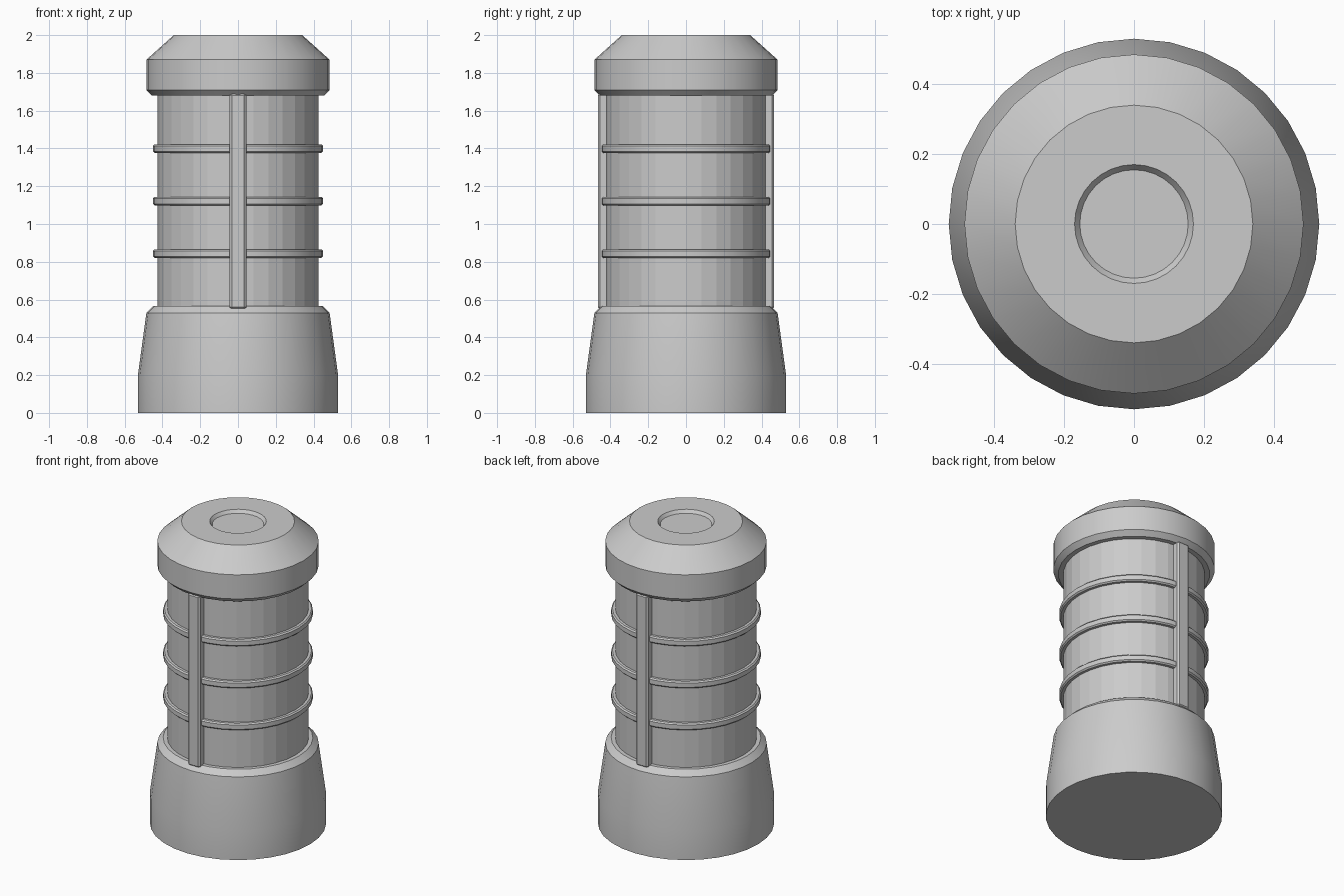
import bpy, bmesh, math

if "Cube" in bpy.data.objects:
    bpy.data.objects.remove(bpy.data.objects["Cube"])

SIDES = 32


def finish(bm, name, angle):
    bmesh.ops.recalc_face_normals(bm, faces=bm.faces)
    mesh = bpy.data.meshes.new(name)
    bm.to_mesh(mesh)
    bm.free()
    obj = bpy.data.objects.new(name, mesh)
    bpy.context.collection.objects.link(obj)
    bpy.ops.object.select_all(action='DESELECT')
    obj.select_set(True)
    bpy.context.view_layer.objects.active = obj
    if angle:
        bpy.ops.object.shade_smooth_by_angle(angle=math.radians(angle))
    return obj


def lathe(name, profile, closed=False, angle=30):
    """Revolve (radius, z) points about z; open profiles get flat end caps."""
    bm = bmesh.new()
    rings = [[bm.verts.new((r * math.cos(2 * math.pi * i / SIDES),
                            r * math.sin(2 * math.pi * i / SIDES), z))
              for i in range(SIDES)] for r, z in profile]
    pairs = list(zip(rings, rings[1:]))
    if closed:
        pairs.append((rings[-1], rings[0]))
    else:
        bm.faces.new(rings[0][::-1])
        bm.faces.new(rings[-1])
    for a, b in pairs:
        for i in range(SIDES):
            j = (i + 1) % SIDES
            bm.faces.new((a[i], a[j], b[j], b[i]))
    return finish(bm, name, angle)


def bar(name, y):
    """Vertical bar with chamfered edges."""
    bm = bmesh.new()
    bmesh.ops.create_cube(bm, size=1)
    for v in bm.verts:
        v.co.x *= 0.09
        v.co.y = v.co.y * 0.09 + y
        v.co.z = v.co.z * 1.145 + 1.12
    bmesh.ops.bevel(bm, geom=list(bm.edges), offset=0.012, segments=1,
                    affect='EDGES', profile=0.5)
    return finish(bm, name, 0)


# Tapered foot with chamfered shoulder
lathe("base", [(0.53, 0), (0.53, 0.2), (0.485, 0.53), (0.45, 0.565)], angle=20)

# Faceted central column
lathe("barrel", [(0.425, 0.55), (0.425, 1.70)], angle=0)

# Flared cap with a shallow round recess on top
lathe("cap", [(0.455, 1.68), (0.485, 1.71), (0.485, 1.87), (0.34, 2.0),
              (0.17, 2.0), (0.155, 1.98)])

# Three chamfered bands around the column
for n, z in enumerate((0.843, 1.121, 1.399)):
    c, h, r = 0.008, 0.0225, 0.45
    lathe(f"band_{n + 1}", [(0.41, z - h), (r - c, z - h), (r, z - h + c),
                            (r, z + h - c), (r - c, z + h), (0.41, z + h)],
          closed=True)

# Front and back bars
bar("front_bar", -0.422)
bar("back_bar", 0.422)
